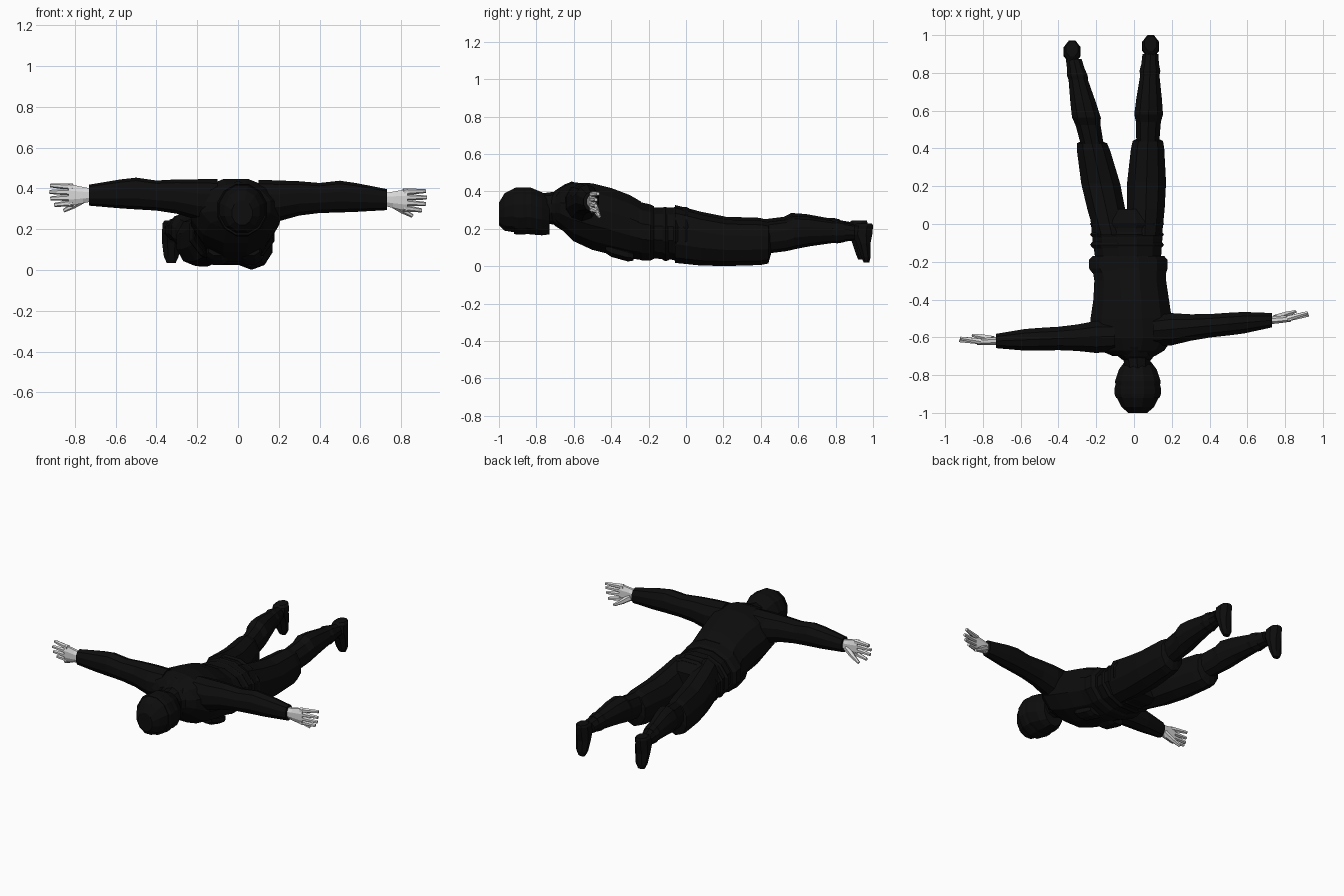
import bpy
import bmesh
import math
from mathutils import Vector

default_cube = bpy.data.objects.get("Cube")
if default_cube:
    bpy.data.objects.remove(default_cube, do_unlink=True)


def make_material(name, colour):
    material = bpy.data.materials.new(name)
    material.use_nodes = True
    rgba = (*colour, 1)
    material.diffuse_color = rgba
    material.node_tree.nodes["Principled BSDF"].inputs["Base Color"].default_value = rgba
    return material


black = make_material("black cloth", (.004, .004, .004))
pale = make_material("pale grey glove", (.7, .7, .7))


def finish(name, bm, material):
    bmesh.ops.recalc_face_normals(bm, faces=bm.faces)
    mesh = bpy.data.meshes.new(name)
    bm.to_mesh(mesh)
    bm.free()
    mesh.materials.append(material)
    obj = bpy.data.objects.new(name, mesh)
    bpy.context.collection.objects.link(obj)
    return obj


def loft(name, axis, sections, sides=10, material=black):
    """Skin rings given as (position on axis, centre a, centre b, radius a, radius b)."""
    bm = bmesh.new()
    rings = []
    fit = math.cos(math.pi / sides)
    for along, a, b, radius_a, radius_b in sections:
        ring = []
        for i in range(sides):
            angle = math.tau * (i + .5) / sides
            point = [a + radius_a * math.cos(angle) / fit,
                     b + radius_b * math.sin(angle) / fit]
            point.insert(axis, along)
            ring.append(bm.verts.new(point))
        rings.append(ring)
    for low, high in zip(rings, rings[1:]):
        for i in range(sides):
            j = (i + 1) % sides
            bm.faces.new((low[i], low[j], high[j], high[i]))
    bm.faces.new(rings[0])
    bm.faces.new(rings[-1])
    return finish(name, bm, material)


def rod(name, start, end, radius, tip, material=pale, sides=6):
    """Tapered finger between two points."""
    start, end = Vector(start), Vector(end)
    bm = bmesh.new()
    bmesh.ops.create_cone(bm, cap_ends=True, segments=sides, radius1=radius,
                          radius2=tip, depth=(end - start).length)
    turn = (end - start).to_track_quat("Z", "Y").to_matrix().to_4x4()
    turn.translation = (start + end) / 2
    bm.transform(turn)
    return finish(name, bm, material)


# Head, covered by a close hood, face down
loft("hooded_head", 1, [
    (-1, .02, .28, .05, .06),
    (-.97, .02, .29, .085, .1),
    (-.91, .02, .3, .115, .12),
    (-.83, .02, .295, .12, .125),
    (-.77, .02, .28, .1, .115),
    (-.73, .02, .27, .07, .1),
], 12)
loft("hood_brow_band", 1, [
    (-.92, .02, .295, .115, .123),
    (-.9, .02, .295, .123, .126),
    (-.87, .02, .295, .123, .126),
    (-.85, .02, .295, .118, .123),
], 12)
loft("neck", 1, [
    (-.78, .02, .31, .065, .075),
    (-.64, .01, .31, .08, .09),
])
loft("collar", 1, [
    (-.72, .015, .31, .075, .07),
    (-.7, .01, .31, .095, .09),
    (-.65, 0, .31, .12, .12),
])

# Jacket and trousers
loft("jacket", 1, [
    (-.7, 0, .31, .11, .08),
    (-.67, -.01, .31, .17, .11),
    (-.6, -.01, .29, .22, .157),
    (-.5, -.015, .265, .215, .178),
    (-.4, -.015, .24, .2, .178),
    (-.3, -.02, .21, .19, .17),
    (-.24, -.025, .19, .195, .155),
], 12)
loft("jacket_hem", 1, [
    (-.26, -.025, .195, .195, .155),
    (-.235, -.03, .185, .208, .155),
    (-.19, -.03, .18, .208, .15),
    (-.17, -.03, .18, .19, .14),
], 12)
loft("pelvis", 1, [
    (-.22, -.03, .18, .17, .135),
    (-.08, -.035, .175, .185, .14),
    (.02, -.04, .165, .19, .14),
    (.08, -.045, .15, .16, .11),
], 12)
for i in range(3):
    y = -.11 + i * .055
    loft(f"trouser_fold_{i}", 1, [
        (y - .02, -.037, .175, .18, .137),
        (y, -.037, .172, .196, .146),
        (y + .02, -.037, .17, .18, .137),
    ], 12)

# Chest pockets on the underside
for side in (-1, 1):
    x = -.02 + side * .08
    loft(f"chest_pocket_{side}", 1, [
        (-.43, x, .1, .045, .03),
        (-.4, x, .085, .055, .035),
        (-.31, x, .06, .055, .035),
        (-.28, x, .055, .045, .025),
    ], 8)


def build_leg(side, hip_x, splay, stretch, lift):
    def place(rows):
        return [(y * stretch, hip_x + splay * y, z + lift, rx, rz)
                for y, z, rx, rz in rows]

    loft(side + "_thigh", 1, place([
        (-.06, .165, .09, .14),
        (.08, .14, .1, .13),
        (.22, .125, .103, .118),
        (.4, .125, .088, .113),
        (.44, .125, .08, .105),
        (.455, .14, .05, .07),
    ]))
    loft(side + "_shin", 1, place([
        (.42, .15, .06, .08),
        (.54, .165, .066, .08),
        (.58, .18, .076, .085),
        (.66, .185, .068, .075),
        (.78, .183, .052, .057),
        (.9, .18, .042, .04),
    ]))
    loft(side + "_boot_cuff", 1, place([
        (.78, .183, .05, .055),
        (.81, .183, .055, .058),
        (.85, .182, .046, .05),
    ]))
    # Boot hangs toe down
    x = hip_x + splay * .94
    loft(side + "_boot", 2, [
        (z + lift, x, y * stretch, rx, ry) for z, y, rx, ry in (
            (.02, .965, .022, .015),
            (.05, .962, .036, .025),
            (.12, .95, .045, .036),
            (.17, .94, .045, .056),
            (.215, .945, .042, .055),
            (.228, .955, .032, .04))
    ], 8)


build_leg("right", -.13, -.21, .97, .015)
build_leg("left", .06, .03, 1, 0)


def build_arm(side, sign, shoulder_y, sweep, drop):
    def place(rows):
        return [(sign * x, shoulder_y + sweep * x, z - drop * x, ry, rz)
                for x, z, ry, rz in rows]

    loft(side + "_sleeve", 0, place([
        (.1, .34, .08, .1),
        (.2, .345, .085, .095),
        (.3, .36, .07, .08),
        (.4, .365, .062, .07),
        (.5, .375, .06, .074),
        (.58, .373, .057, .067),
        (.73, .367, .038, .049),
    ]))

    # Cupped hand with the thumb below
    loft(side + "_palm", 0, place([
        (.71, .367, .02, .03),
        (.76, .367, .02, .04),
        (.83, .367, .017, .054),
    ]), 8, pale)

    def spot(x, y, z):
        return (sign * x, shoulder_y + sweep * x + y, z - drop * x)

    for i in range(4):
        height = .407 - i * .026
        reach = .9 + (.02, .025, .02, 0)[i]
        curl = (.012, 0, 0, .01)[i]
        rod(f"{side}_finger_{i}", spot(.81, 0, height),
            spot(reach, curl + .01, height + .008 - i * .006), .017, .01)
    rod(side + "_thumb_base", spot(.75, .008, .355), spot(.81, .025, .315), .022, .016)
    rod(side + "_thumb_tip", spot(.8, .023, .32), spot(.855, .035, .29), .016, .009)


build_arm("right", -1, -.59, -.04, 0)
build_arm("left", 1, -.575, .09, .03)
